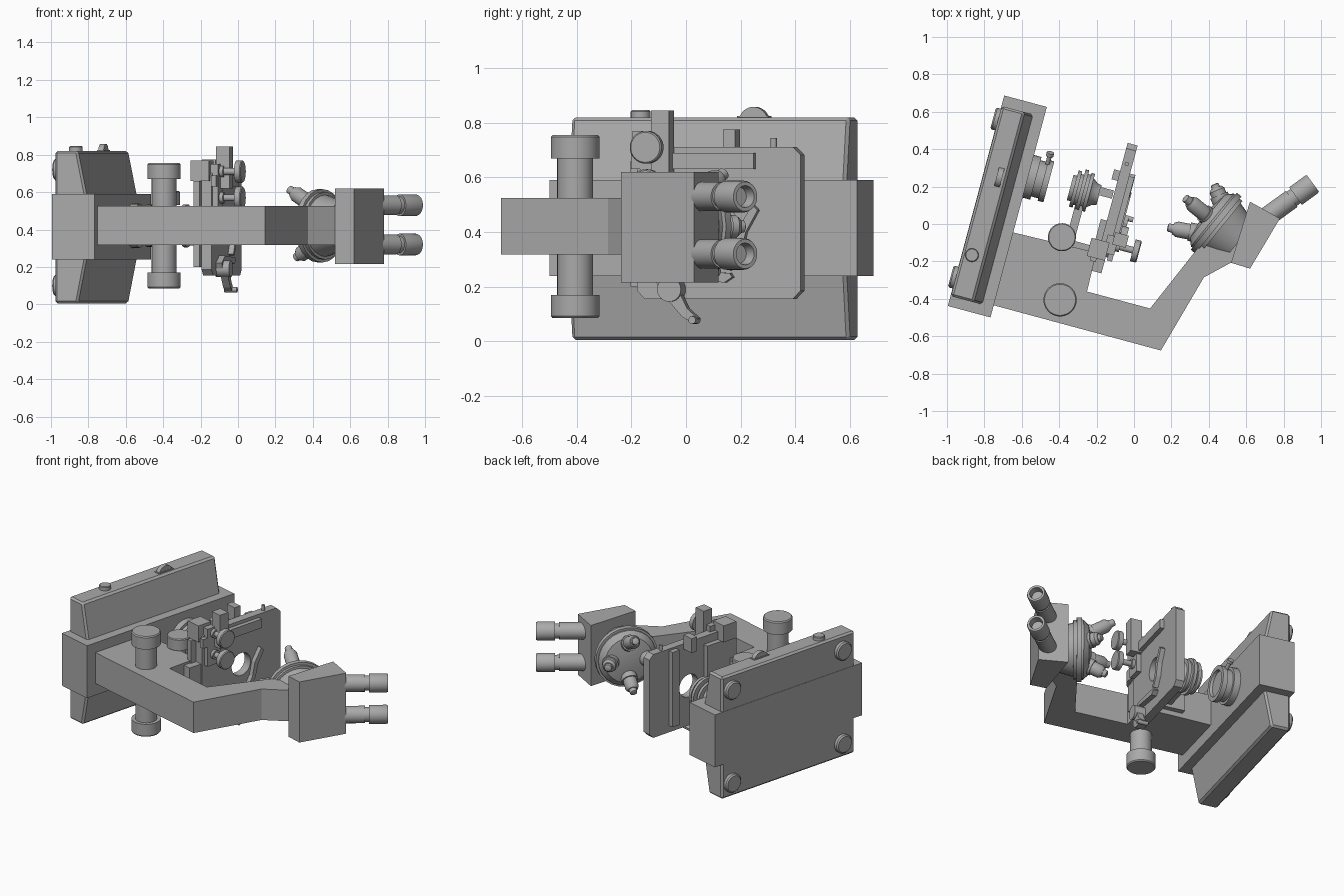
import bpy, bmesh, math
from mathutils import Vector, Matrix

cube = bpy.data.objects.get("Cube")
if cube:
    bpy.data.objects.remove(cube, do_unlink=True)

# The instrument lies on its side, turned 15 degrees: local x = its height, y = its depth
TURN = Matrix.Rotation(math.radians(-15), 4, 'Z')
MID = 0.42          # centre plane of the instrument
AXIS = 0.10         # depth of the optical axis

grey = bpy.data.materials.new("grey")
grey.use_nodes = True
grey.diffuse_color = (0.4, 0.4, 0.4, 1)
grey.node_tree.nodes["Principled BSDF"].inputs["Base Color"].default_value = (0.4, 0.4, 0.4, 1)


def finish(name, bm, bevel=0, smooth=False):
    bmesh.ops.recalc_face_normals(bm, faces=bm.faces[:])
    me = bpy.data.meshes.new(name)
    bm.to_mesh(me)
    bm.free()
    me.materials.append(grey)
    ob = bpy.data.objects.new(name, me)
    bpy.context.collection.objects.link(ob)
    ob.matrix_world = TURN
    bpy.ops.object.select_all(action='DESELECT')
    bpy.context.view_layer.objects.active = ob
    ob.select_set(True)
    if bevel:
        m = ob.modifiers.new("bevel", 'BEVEL')
        m.width = bevel
        m.segments = 1
    if smooth:
        bpy.ops.object.shade_smooth_by_angle(angle=math.radians(35))
    return ob


def prism(name, poly, lo, hi, axis='z', bevel=0):
    """Extrude a flat outline along one local axis."""
    put = {'x': lambda a, b, t: (t, a, b),
           'y': lambda a, b, t: (a, t, b),
           'z': lambda a, b, t: (a, b, t)}[axis]
    bm = bmesh.new()
    rings = [[bm.verts.new(put(a, b, t)) for a, b in poly] for t in (lo, hi)]
    bm.faces.new(rings[0])
    bm.faces.new(rings[1])
    n = len(poly)
    for i in range(n):
        j = (i + 1) % n
        bm.faces.new((rings[0][i], rings[0][j], rings[1][j], rings[1][i]))
    return finish(name, bm, bevel)


def box(name, x, y, z, bevel=0):
    return prism(name, [(x[0], y[0]), (x[1], y[0]), (x[1], y[1]), (x[0], y[1])], z[0], z[1], 'z', bevel)


def lathe(name, start, direction, profile, sides=32):
    """Turn (distance, radius) steps about an axis."""
    q = Vector(direction).normalized().to_track_quat('Z', 'Y')
    bm = bmesh.new()
    rings = []
    for d, r in profile:
        rings.append([bm.verts.new(Vector(start) + q @ Vector(
            (r * math.cos(a), r * math.sin(a), d)))
            for a in (2 * math.pi * i / sides for i in range(sides))])
    for r0, r1 in zip(rings, rings[1:]):
        for i in range(sides):
            j = (i + 1) % sides
            bm.faces.new((r0[i], r0[j], r1[j], r1[i]))
    bm.faces.new(rings[0])
    bm.faces.new(rings[-1])
    return finish(name, bm, smooth=True)


def drill(ob, start, direction, r, depth):
    """Cut a round hole and discard the cutter."""
    cutter = lathe("cutter", start, direction, [(0, r), (depth, r)])
    cutter.hide_render = True
    m = ob.modifiers.new("hole", 'BOOLEAN')
    m.operation = 'DIFFERENCE'
    m.object = cutter
    bpy.ops.object.select_all(action='DESELECT')
    bpy.context.view_layer.objects.active = ob
    ob.select_set(True)
    bpy.ops.object.modifier_apply(modifier="hole")
    bpy.data.objects.remove(cutter, do_unlink=True)


X, Z = (1, 0, 0), (0, 0, 1)

# Base with tapered flanks and the central spine
prism("base_body", [(-.846, .005), (-.72, .005), (-.673, .24), (-.673, .59), (-.72, .82), (-.846, .82)],
      -.626, .426, 'y', .012)
box("base_spine", (-.848, -.612), (-.681, .484), (.24, .59))
for i, (y, z) in enumerate([(-.524, .1), (-.524, .72), (.351, .1), (.351, .72)]):
    lathe(f"foot_{i + 1}", (-.84, y, z), (-1, 0, 0), [(0, .06), (.026, .06), (.034, .052)])
lathe("power_button", (-.794, -.385, .81), Z, [(0, .036), (.032, .036), (.036, .032)])
lathe("brightness_wheel", (-.775, .055, .803), X, [(0, .055), (.03, .055)])
box("wheel_frame", (-.78, -.74), (-.005, .115), (.81, .824))

# Arm and its block behind the stage
prism("arm", [(-.63, -.614), (.314, -.616), (.435, -.179), (.56, -.06), (.58, .1), (.46, .19),
              (.2, -.414), (-.149, -.414), (-.155, -.2), (-.63, -.211)], .318, .525)
box("stage_support", (-.2, -.1), (-.3, -.2), (.33, .51))

# Coarse and fine focus knobs on both sides
for side, name in ((1, "left"), (-1, "right")):
    lathe(f"focus_knob_{name}", (-.277, -.494, MID + side * .08), (0, 0, side),
          [(0, .066), (.09, .066), (.09, .066), (.17, .066), (.17, .089), (.248, .089), (.255, .083)])

# Lamp housing on the base
lathe("lamp_housing", (-.63, AXIS, MID), X,
      [(0, .118), (.06, .118), (.06, .1), (.1, .1), (.1, .113), (.132, .113), (.132, .085), (.115, .08)])
lathe("lamp_screw", (-.53, .19, MID + .06), (0, 1, .5), [(0, .012), (.05, .012), (.05, .02), (.07, .02)], 16)

# Condenser, its carrier and knob
lathe("condenser", (-.38, AXIS, MID), X,
      [(0, .07), (.02, .07), (.02, .1), (.04, .1), (.04, .085), (.055, .085), (.055, .115), (.075, .115),
       (.075, .095), (.09, .095), (.09, .105), (.11, .105), (.11, .08), (.135, .06), (.16, .055)])
box("condenser_carrier", (-.33, -.285), (-.22, .03), (.37, .47))
box("condenser_slide", (-.42, -.2), (-.22, -.17), (.35, .49))
lathe("condenser_knob", (-.354, -.168, .46), Z, [(0, .04), (.07, .04), (.07, .075), (.14, .075), (.145, .07)])

# Stage plate with chamfered corners and a light hole
c = .03
stage = prism("stage", [(-.21, .155 + c), (-.21 + c, .155), (.41 - c, .155), (.41, .155 + c),
                        (.41, .712 - c), (.41 - c, .712), (-.21 + c, .712), (-.21, .712 - c)],
              -.145, -.09, 'x')
drill(stage, (-.2, AXIS, MID), X, .075, .2)
box("stage_underplate", (-.178, -.145), (-.25, -.02), (.2, .66))
box("stage_under_rail", (-.178, -.145), (.2, .255), (.2, .7))
box("stage_carriage", (-.09, -.062), (-.225, .24), (.63, .69))
box("stage_top_rail", (-.2, -.1), (-.23, -.13), (.66, .77))
box("rack_bracket", (-.225, -.15), (.1, .145), (.68, .775))
box("rack_bar", (-.085, -.01), (-.135, -.068), (.62, .845))
lathe("stage_pin", (-.12, .3, .70), Z, [(0, .012), (.045, .012)], 12)

# Stage travel knobs
for i, z in enumerate((.71, .57)):
    lathe(f"stage_knob_{i + 1}", (-.1, -.137, z), X,
          [(0, .03), (.06, .03), (.06, .018), (.13, .018), (.13, .06), (.16, .06), (.165, .055)])
box("stage_knob_mount", (-.12, -.06), (-.19, -.09), (.5, .75))

# Slide holder: pivot, finger and curved arm
lathe("holder_pivot", (-.1, -.07, .19), X, [(0, .045), (.08, .045)])
prism("holder_finger", [(-.10, .165), (-.05, .235), (.13, .215), (.16, .235), (.15, .25), (-.06, .26),
                        (-.13, .22)], -.088, -.055, 'x')
prism("holder_lever", [(-.09, .165), (-.045, .2), (-.005, .12), (.035, .085), (.02, .065), (-.025, .09)],
      -.075, -.035, 'x')
lathe("holder_lever_tip", (-.08, .02, .078), X, [(0, .014), (.07, .014)], 12)
prism("holder_arm", [(.15, .26), (.19, .32), (.21, .4), (.255, .48), (.235, .5), (.185, .42), (.165, .33),
                     (.13, .27)], -.09, -.06, 'x')

# Revolving nosepiece, tilted against the head
ang = math.radians(156)
n = Vector((math.cos(ang), math.sin(ang), 0))
t = Vector((-n.y, n.x, 0)) * -1
centre = Vector((.41, .124, MID))
lathe("nosepiece", centre - n * .17, n,
      [(0, .13), (.07, .15), (.12, .165), (.12, .18), (.14, .18), (.14, .196), (.172, .196),
       (.172, .182), (.182, .182), (.215, .15), (.23, .06)], 24)

# Objectives fan out from the nosepiece
tilt = math.radians(28)
for i, length in enumerate((.115, .2, .17, .15)):
    phi = i * math.pi / 2
    radial = t * math.cos(phi) + Vector(Z) * math.sin(phi)
    d = n * math.cos(tilt) + radial * math.sin(tilt)
    L = length
    lathe(f"objective_{i + 1}", centre + n * .02 + radial * .1, d,
          [(0, .05), (.055, .05), (.055, .042), (L * .72, .042), (L * .85, .03), (L * .85, .024),
           (L, .022), (L + .004, .014)], 24)

# Viewing head
prism("viewing_head", [(.555, -.066), (.661, -.07), (.746, .23), (.568, .276)], .215, .62)

# Paired eyepieces with hollow ends
for side, name in ((1, "left"), (-1, "right")):
    lathe(f"eyepiece_{name}", (.654, .193, MID + .005 + side * .105), (.63, .777, 0),
          [(0, .053), (.2, .053), (.2, .046), (.225, .046), (.225, .058), (.33, .058), (.34, .054),
           (.34, .04), (.3, .034)])
